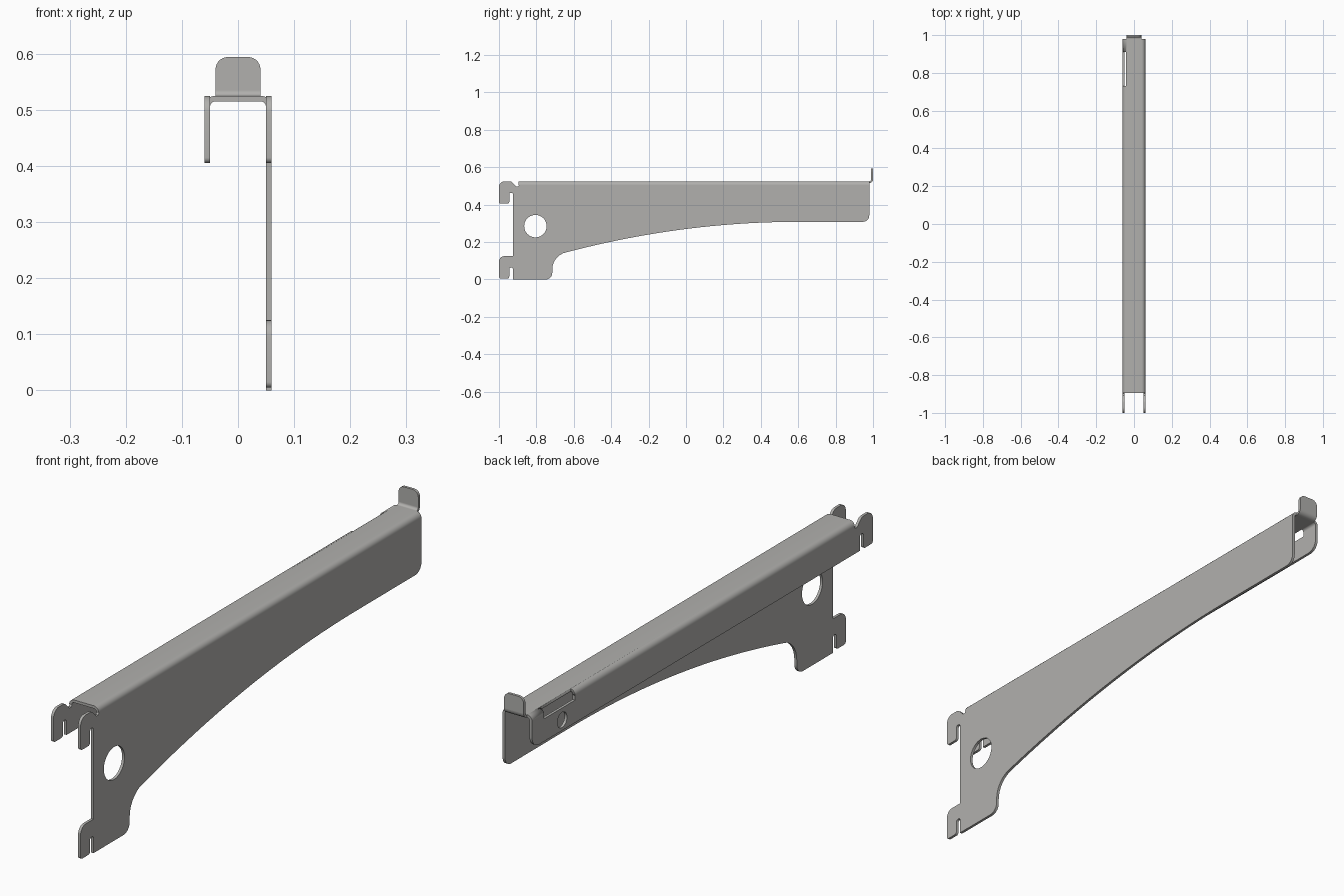
import bpy, bmesh, math
from mathutils import Vector

if "Cube" in bpy.data.objects:
    bpy.data.objects.remove(bpy.data.objects["Cube"])

T = 0.01                      # sheet thickness
steel = bpy.data.materials.new("grey_steel")
steel.diffuse_color = (0.44, 0.435, 0.42, 1)
steel.use_nodes = True
steel.node_tree.nodes["Principled BSDF"].inputs["Base Color"].default_value = steel.diffuse_color


def rounded(points, steps=7):
    """Outline from (u, v[, cut]) corners; a cut turns the corner into an arc."""
    out, n = [], len(points)
    for i, pt in enumerate(points):
        p = Vector(pt[:2])
        cut = pt[2] if len(pt) > 2 else 0
        if not cut:
            out.append(p)
            continue
        a = (Vector(points[i - 1][:2]) - p).normalized()
        b = (Vector(points[(i + 1) % n][:2]) - p).normalized()
        w = math.sqrt((1 - a.dot(b)) / 2)
        for k in range(steps + 1):
            s = k / steps
            c0, c1, c2 = (1 - s) ** 2, 2 * s * (1 - s) * w, s * s
            out.append(((p + a * cut) * c0 + p * c1 + (p + b * cut) * c2) / (c0 + c1 + c2))
    return out


def circle(u, v, r, n=40):
    return [Vector((u + r * math.cos(2 * math.pi * k / n),
                    v + r * math.sin(2 * math.pi * k / n))) for k in range(n)]


def prism(name, loops, axis, lo, hi):
    """Extrude outlines (first is outer, others are holes) along x or y."""
    cu = bpy.data.curves.new(name, 'CURVE')
    cu.dimensions, cu.fill_mode, cu.extrude = '2D', 'BOTH', (hi - lo) / 2
    for loop in loops:
        sp = cu.splines.new('POLY')
        sp.points.add(len(loop) - 1)
        for q, p in zip(sp.points, loop):
            q.co = (p.x, p.y, 0, 1)
        sp.use_cyclic_u = True
    tmp = bpy.data.objects.new(name + "_outline", cu)
    bpy.context.collection.objects.link(tmp)
    deps = bpy.context.evaluated_depsgraph_get()
    me = bpy.data.meshes.new_from_object(tmp.evaluated_get(deps))
    bpy.data.objects.remove(tmp)
    bm = bmesh.new()
    bm.from_mesh(me)
    mid = (lo + hi) / 2
    for v in bm.verts:
        u, w, h = v.co
        v.co = (h + mid, u, w) if axis == 'x' else (u, h + mid, w)
    bmesh.ops.remove_doubles(bm, verts=bm.verts, dist=1e-5)
    bmesh.ops.recalc_face_normals(bm, faces=bm.faces)
    bm.to_mesh(me)
    bm.free()
    me.name = name
    me.materials.clear()
    me.materials.append(steel)
    ob = bpy.data.objects.new(name, me)
    bpy.context.collection.objects.link(ob)
    bpy.ops.object.select_all(action='DESELECT')
    ob.select_set(True)
    bpy.context.view_layer.objects.active = ob
    bpy.ops.object.shade_smooth_by_angle(angle=math.radians(30))
    return ob


def hook(z):
    """Downward wall hook whose top is at height z, ending on the body edge."""
    return [(-1, z, 0.03), (-1, z - 0.12, 0.01), (-0.945, z - 0.12, 0.01),
            (-0.945, z - 0.062, 0.008), (-0.925, z - 0.062, 0.008)]


# Shared upper rear end: bend relief notch, then the upper hook
rear = [(-0.892, 0.505), (-0.898, 0.497), (-0.908, 0.497), (-0.935, 0.525, 0.01)] + hook(0.525)

# Deep right-hand side plate with two hooks, swept underside and round hole
sweep = [(y, 0.308 - 0.106 * (y - 0.6) ** 2)
         for y in [-0.63 + 1.23 * k / 24 for k in range(25)]]
right = ([(0.98, 0.505)] + rear + [(-0.925, 0.125)] + hook(0.125)
         + [(-0.925, 0), (-0.715, 0, 0.035), (-0.715, 0.128, 0.075)]
         + sweep + [(0.98, 0.308, 0.035)])
prism("right_side_plate", [rounded(right), circle(-0.805, 0.285, 0.06)], 'x', 0.05, 0.06)

# Shallow left-hand flange with a slot notch and small hole near the free end
left = ([(0.98, 0.505), (0.91, 0.505), (0.91, 0.488), (0.73, 0.488), (0.73, 0.505)] + rear
        + [(-0.925, 0.405), (0.98, 0.405, 0.04)])
prism("left_flange", [rounded(left), circle(0.805, 0.444, 0.028, 28)], 'x', -0.06, -0.05)

# Top web with rounded bends down both sides
arch = [(-0.06, 0.505), (-0.06, 0.525, 0.02), (0.06, 0.525, 0.02), (0.06, 0.505),
        (0.05, 0.505), (0.05, 0.515, T), (-0.05, 0.515, T), (-0.05, 0.505)]
web = prism("top_web", [rounded(arch)], 'y', -0.895, 0.98)

# Slot through the left bend
box = [Vector(p) for p in [(-0.08, 0.48), (-0.042, 0.48), (-0.042, 0.55), (-0.08, 0.55)]]
cutter = prism("slot_cutter", [box], 'y', 0.73, 0.91)
mod = web.modifiers.new("slot", 'BOOLEAN')
mod.object, mod.operation, mod.solver = cutter, 'DIFFERENCE', 'EXACT'
bpy.context.view_layer.objects.active = web
bpy.ops.object.modifier_apply(modifier=mod.name)
bpy.data.objects.remove(cutter)

# Upturned end stop: bend and rounded tab
bend = [(0.98, 0.515), (1.0, 0.515, 0.02), (1.0, 0.535), (0.99, 0.535),
        (0.99, 0.525, 0.0095), (0.98, 0.525)]
prism("end_tab_bend", [rounded(bend)], 'x', -0.04, 0.04)
tab = [(-0.04, 0.535), (0.04, 0.535), (0.04, 0.594, 0.022), (-0.04, 0.594, 0.022)]
prism("end_tab", [rounded(tab)], 'y', 0.99, 1.0)
